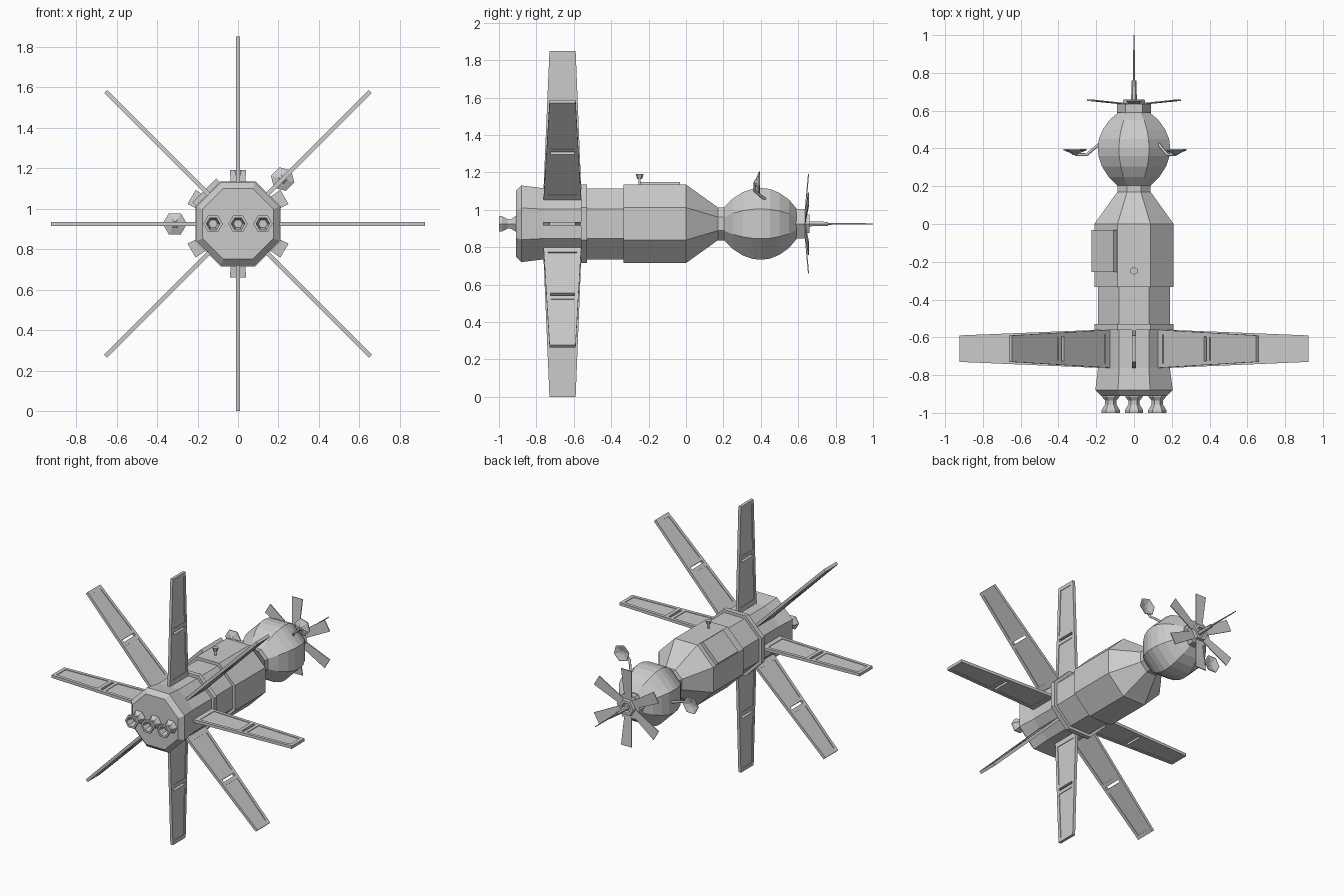
import bpy, bmesh
from math import sin, cos, pi, radians
from mathutils import Vector

if "Cube" in bpy.data.objects:
    bpy.data.objects.remove(bpy.data.objects["Cube"])

ZC = 0.925                      # height of the long axis
OCT = 1 / cos(pi / 8)           # flat-to-corner factor of an octagon


def finish(name, bm):
    bmesh.ops.recalc_face_normals(bm, faces=bm.faces)
    me = bpy.data.meshes.new(name)
    bm.to_mesh(me)
    bm.free()
    ob = bpy.data.objects.new(name, me)
    bpy.context.collection.objects.link(ob)
    return ob


def lathe(name, profile, n, turn=0.0, cx=0.0, cz=ZC):
    """Faceted body of revolution along y; profile = (radius, y)."""
    bm = bmesh.new()
    rings = [[bm.verts.new((cx + r * cos(turn + 2 * pi * i / n), y,
                            cz + r * sin(turn + 2 * pi * i / n))) for i in range(n)]
             for r, y in profile]
    for a, b in zip(rings, rings[1:]):
        for i in range(n):
            j = (i + 1) % n
            bm.faces.new((a[i], a[j], b[j], b[i]))
    bm.faces.new(rings[0])
    bm.faces.new(rings[-1])
    return finish(name, bm)


def polar(a, r, t, y):
    """Point at radius r on spoke angle a, shifted t sideways."""
    return Vector((r * cos(a) - t * sin(a), y, ZC + r * sin(a) + t * cos(a)))


def prism(bm, low, high):
    a = [bm.verts.new(p) for p in low]
    b = [bm.verts.new(p) for p in high]
    bm.faces.new(a)
    bm.faces.new(b)
    for i in range(len(a)):
        j = (i + 1) % len(a)
        bm.faces.new((a[i], a[j], b[j], b[i]))


def tube(name, pts, radius, sides=6):
    cu = bpy.data.curves.new(name, 'CURVE')
    cu.dimensions = '3D'
    cu.bevel_depth = radius
    cu.bevel_resolution = 1
    cu.use_fill_caps = True
    sp = cu.splines.new('POLY')
    sp.points.add(len(pts) - 1)
    for p, co in zip(sp.points, pts):
        p.co = (*co, 1)
    ob = bpy.data.objects.new(name, cu)
    bpy.context.collection.objects.link(ob)


# Octagonal hull: service section, crew section, neck
hull = [(.175, -.91), (.205, -.88), (.19, -.76), (.19, -.562), (.21, -.562), (.21, -.53),
        (.19, -.53), (.19, -.333), (.21, -.333), (.21, 0), (.088, .17), (.088, .205)]
lathe("hull", [(r * OCT, y) for r, y in hull], 8, pi / 8)

# Round forward module
ball = [(.085, .2), (.135, .25), (.17, .305), (.188, .36), (.192, .40), (.186, .45),
        (.165, .50), (.13, .55), (.083, .59)]
lathe("forward_module", [(r * OCT, y) for r, y in ball], 8, pi / 8)

# Docking collar and probe
lathe("docking_collar", [(.09, .58), (.09, .635), (.06, .635), (.056, .66), (.036, .66),
                         (.03, .645), (.016, .645), (.012, .76), (.006, .76), (.003, 1.0)], 6)

# Six antenna blades around the collar
bm = bmesh.new()
for k in range(6):
    a = pi / 6 + k * pi / 3
    quad = [(.04, -.025, .632), (.265, -.04, .652), (.265, .04, .652), (.04, .025, .632)]
    prism(bm, [polar(a, r, t, y) for r, t, y in quad],
          [polar(a, r, t, y + .006) for r, t, y in quad])
finish("antenna_blades", bm)

# Solar wings: frame with recessed panels and a hinge slit
R0, R1 = .18, .925


def edge(r, side, inset=0.0):
    f = (r - R0) / (R1 - R0)
    back, fore = -.762 + .032 * f, -.56 - .03 * f
    return back + inset if side < 0 else fore - inset


def slab(bm, a, ra, rb, half, lo, hi):
    q = [(ra, lo(ra)), (rb, lo(rb)), (rb, hi(rb)), (ra, hi(ra))]
    prism(bm, [polar(a, r, -half, y) for r, y in q], [polar(a, r, half, y) for r, y in q])


RAIL = .022
for k in range(8):
    a = k * pi / 4
    bm = bmesh.new()
    back, fore = (lambda r: edge(r, -1)), (lambda r: edge(r, 1))
    back_in, fore_in = (lambda r: edge(r, -1, RAIL)), (lambda r: edge(r, 1, RAIL))
    slab(bm, a, R0, R1, .01, back, back_in)
    slab(bm, a, R0, R1, .01, fore_in, fore)
    for ra, rb in ((R0, .225), (.51, .535), (.552, .577), (.9, R1)):
        slab(bm, a, ra, rb, .01, back_in, fore_in)
    for ra, rb in ((.225, .51), (.577, .9)):
        slab(bm, a, ra, rb, .006, back_in, fore_in)
    finish(f"solar_wing_{k + 1}", bm)

# Three hollow engine nozzles
for i, x in enumerate((-.123, 0, .123)):
    lathe(f"engine_nozzle_{i + 1}", [(.05, -.90), (.046, -.915), (.03, -.935), (.03, -.955),
                                     (.048, -.985), (.048, -1.0), (.034, -1.0), (.022, -.95)],
          6, 0, x)

# Equipment box on the upper left face
bm = bmesh.new()
a = radians(135)
q = [(.19, -.083), (.235, -.083), (.235, .083), (.19, .083)]
prism(bm, [polar(a, r, t, -.255) for r, t in q], [polar(a, r, t, -.032) for r, t in q])
finish("equipment_box", bm)

# Two dishes on bent arms
for i, deg in enumerate((180, 45)):
    a = radians(deg)
    c = polar(a, .312, 0, 0)
    lathe(f"dish_{i + 1}", [(.012, .366), (.025, .376), (.06, .39), (.06, .396),
                            (.052, .396), (.015, .384)], 6, a, c.x, c.z)
    tube(f"dish_arm_{i + 1}", [polar(a, .17, 0, .435), polar(a, .25, 0, .367),
                               polar(a, .312, 0, .367)], .008)

# Small top beacon
tube("beacon_stem", [(0, -.248, ZC + .2), (0, -.248, ZC + .25)], .007)
bm = bmesh.new()
bmesh.ops.create_cone(bm, cap_ends=True, segments=6, radius1=.013, radius2=.021, depth=.026)
bmesh.ops.translate(bm, verts=bm.verts, vec=(0, -.248, ZC + .252))
finish("beacon_head", bm)
